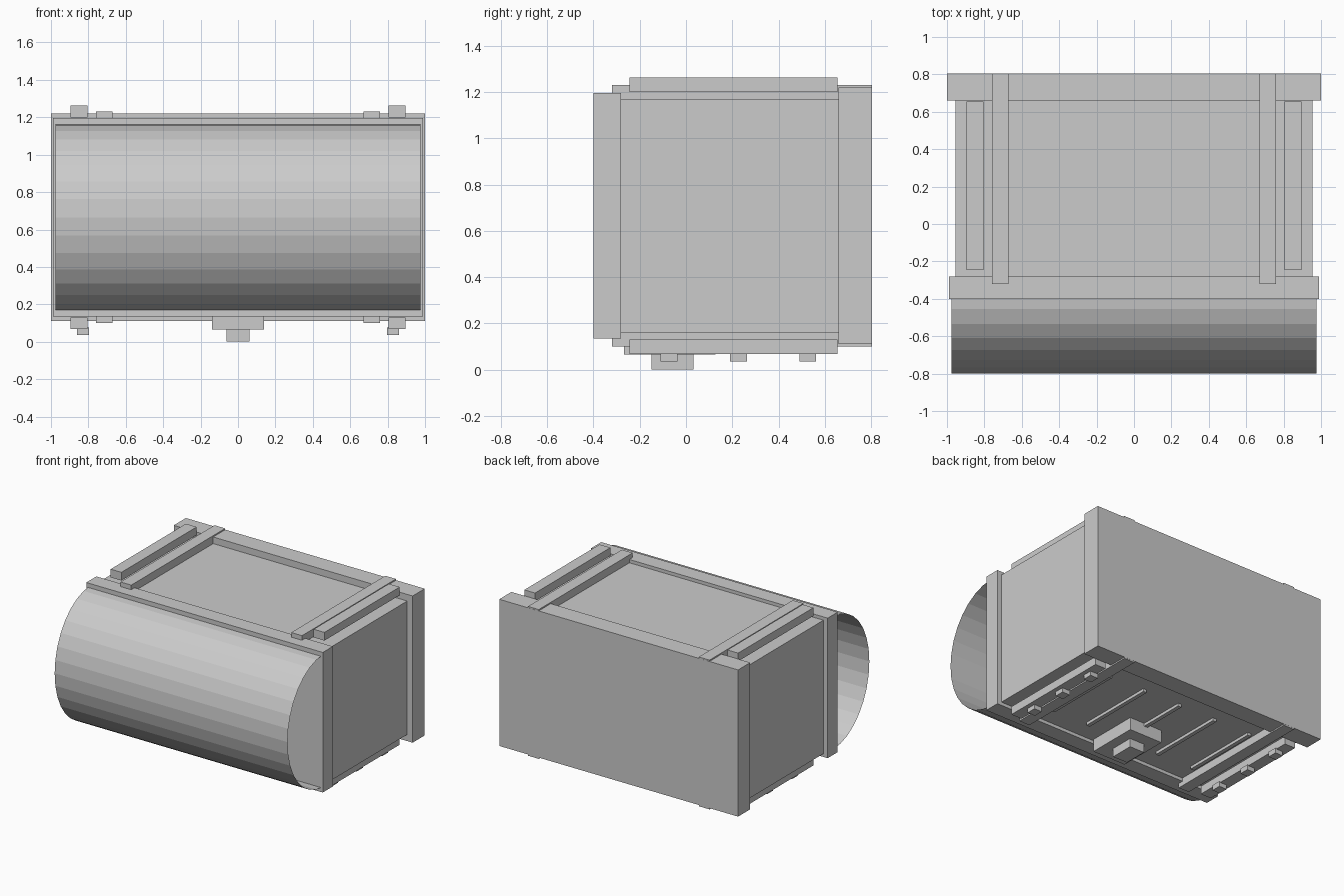
import bpy
import bmesh
from math import sin, cos, pi

cube = bpy.data.objects.get("Cube")
if cube:
    bpy.data.objects.remove(cube, do_unlink=True)

grey = bpy.data.materials.new("plain grey")
grey.use_nodes = True
COLOUR = (0.6, 0.6, 0.6, 1)
grey.diffuse_color = COLOUR
grey.node_tree.nodes["Principled BSDF"].inputs["Base Color"].default_value = COLOUR

MID = 0.665  # height of the centre line


def finish(name, bm):
    mesh = bpy.data.meshes.new(name)
    bm.to_mesh(mesh)
    bm.free()
    mesh.materials.append(grey)
    obj = bpy.data.objects.new(name, mesh)
    bpy.context.collection.objects.link(obj)
    return obj


def box(name, x, y, z):
    """Box from three (low, high) ranges."""
    bm = bmesh.new()
    bmesh.ops.create_cube(bm, size=1)
    for v in bm.verts:
        v.co = [r[0] if c < 0 else r[1] for c, r in zip(v.co, (x, y, z))]
    return finish(name, bm)


def flip(z):
    """Mirror a height range about the centre line."""
    return (2 * MID - z[1], 2 * MID - z[0])


# Main body with a front collar and a larger back slab
box("body", (-0.955, 0.955), (-0.3, 0.7), (0.16, 1.17))
box("front_collar", (-0.99, 0.99), (-0.4, -0.28), (0.135, 1.195))
box("back_slab", (-1, 1), (0.66, 0.805), (0.11, 1.22))

# Open-ended rounded front shell
bm = bmesh.new()
rows = []
for i in range(17):
    a = -pi / 2 + pi * i / 16
    y, z = -0.37 - 0.43 * cos(a), MID + 0.5 * sin(a)
    rows.append([bm.verts.new((x, y, z)) for x in (-0.975, 0.975)])
for low, high in zip(rows, rows[1:]):
    bm.faces.new((low[0], low[1], high[1], high[0]))
finish("front_shell", bm)

# Rails and outer bars on the top and bottom, with small feet below
for side, s in (("left", 1), ("right", -1)):
    def span(a, b):
        return tuple(sorted((s * a, s * b)))

    for level, place in (("top", lambda z: z), ("bottom", flip)):
        box(f"{side}_{level}_rail", span(0.67, 0.76), (-0.32, 0.804), place((1.165, 1.23)))
        box(f"{side}_{level}_bar", span(0.805, 0.895), (-0.245, 0.655), place((1.2, 1.262)))
    for i in range(3):
        y = -0.11 + 0.3 * i
        box(f"{side}_foot_{i + 1}", span(0.797, 0.862), (y, y + 0.073), (0.035, 0.075))

# Stepped central mount underneath
box("mount_base", (-0.14, 0.14), (-0.268, 0.127), (0.065, 0.17))
box("mount_tip", (-0.062, 0.062), (-0.15, 0.032), (0, 0.08))

# Thin ribs on the underside
for i in range(5):
    x = 0.312 * (i - 2)
    box(f"underside_rib_{i + 1}", (x - 0.015, x + 0.015), (-0.12, 0.49), (0.138, 0.165))
